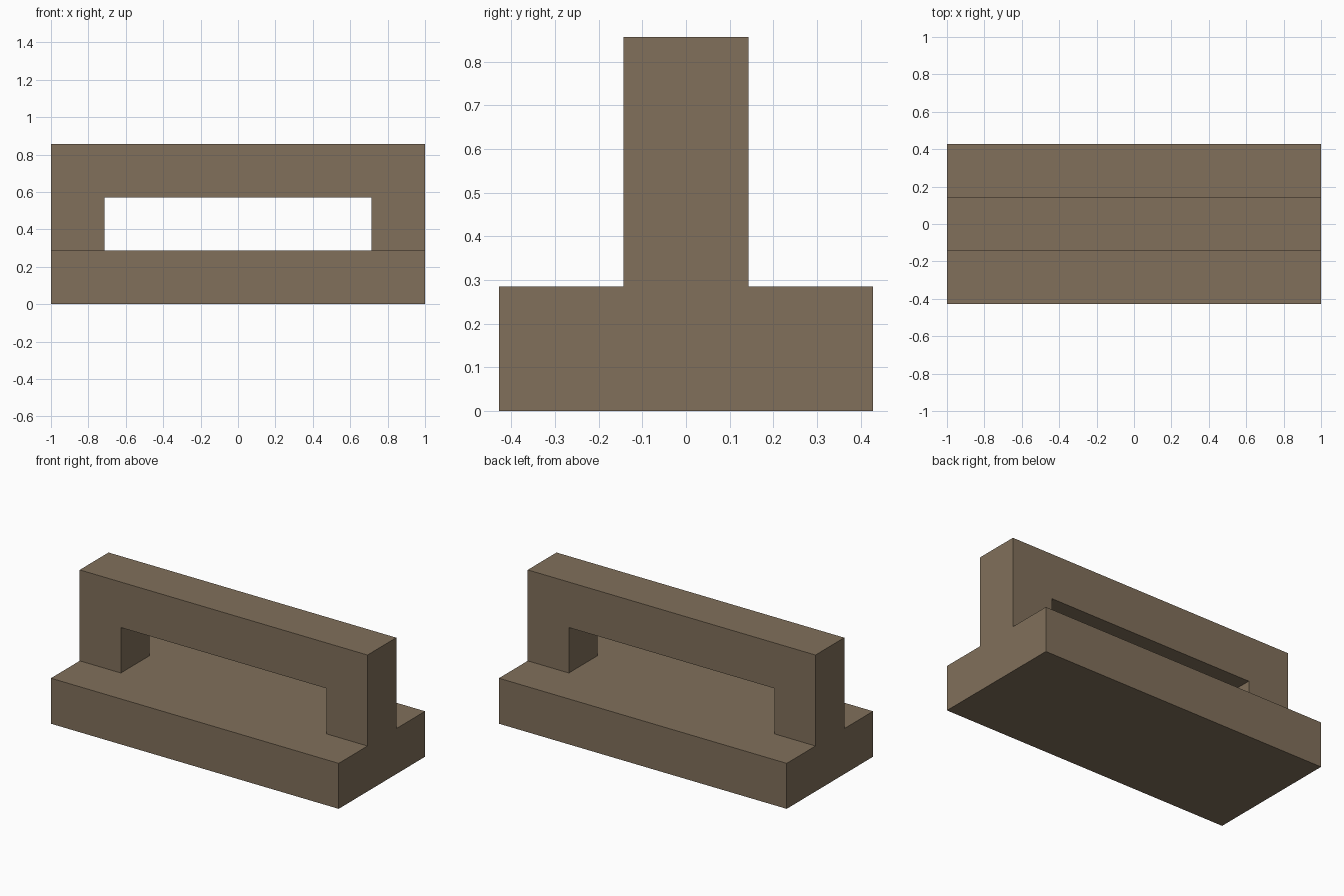
import bpy
import bmesh
from mathutils import Vector

cube = bpy.data.objects.get("Cube")
if cube:
    bpy.data.objects.remove(cube, do_unlink=True)

U = 1 / 7  # module: the whole part is 14 x 6 x 6 modules

# Single flat colour
brown = bpy.data.materials.new("warm_brown")
brown.use_nodes = True
colour = (0.220, 0.162, 0.104, 1)
brown.diffuse_color = colour
bsdf = next(n for n in brown.node_tree.nodes if n.type == 'BSDF_PRINCIPLED')
bsdf.inputs["Base Color"].default_value = colour
bsdf.inputs["Roughness"].default_value = 0.8


def extrude_profile(name, profile, half_depth, open_below=None):
    """Extrude an XZ profile (in modules) along Y; drop faces lying at height open_below."""
    bm = bmesh.new()
    face = bm.faces.new([bm.verts.new((x * U, -half_depth * U, z * U)) for x, z in profile])
    out = bmesh.ops.extrude_face_region(bm, geom=[face], use_keep_orig=True)
    moved = [v for v in out["geom"] if isinstance(v, bmesh.types.BMVert)]
    bmesh.ops.translate(bm, verts=moved, vec=Vector((0, 2 * half_depth * U, 0)))
    bmesh.ops.recalc_face_normals(bm, faces=bm.faces)
    if open_below is not None:
        hidden = [f for f in bm.faces
                  if all(abs(v.co.z - open_below * U) < 1e-5 for v in f.verts)]
        bmesh.ops.delete(bm, geom=hidden, context='FACES_ONLY')
    mesh = bpy.data.meshes.new(name)
    bm.to_mesh(mesh)
    bm.free()
    mesh.materials.append(brown)
    obj = bpy.data.objects.new(name, mesh)
    bpy.context.collection.objects.link(obj)
    return obj


# Wide base slab
extrude_profile("base", [(-7, 0), (7, 0), (7, 2), (-7, 2)], 3)

# Upright bridge: two posts and a top bar, open where it sits on the base
extrude_profile("bridge", [(-7, 2), (-5, 2), (-5, 4), (5, 4),
                           (5, 2), (7, 2), (7, 6), (-7, 6)], 1, open_below=2)
